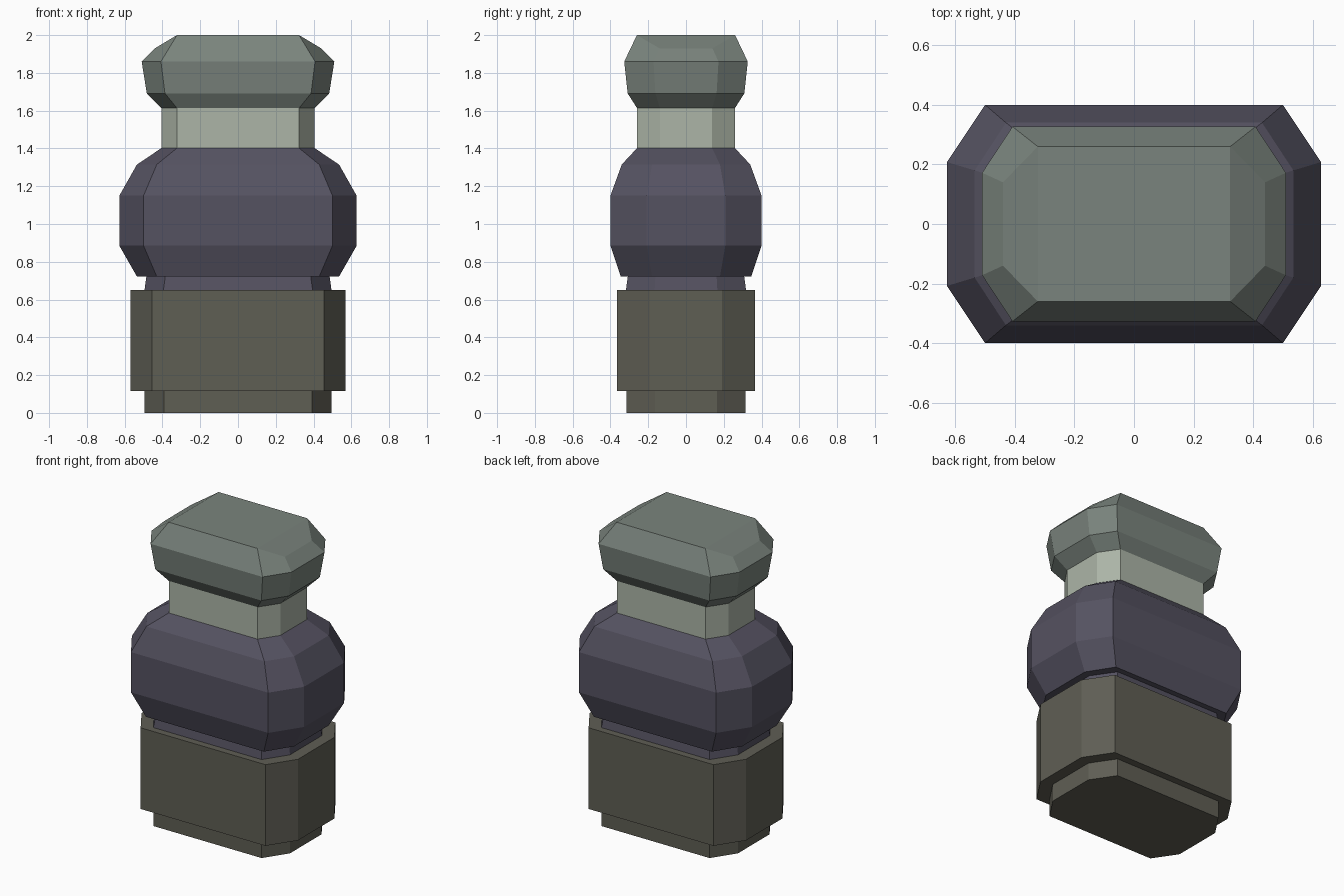
import bpy, bmesh

if "Cube" in bpy.data.objects:
    bpy.data.objects.remove(bpy.data.objects["Cube"])


def material(name, srgb):
    m = bpy.data.materials.new(name)
    m.diffuse_color = [((c / 255 + 0.055) / 1.055) ** 2.4 for c in srgb] + [1.0]
    m.use_nodes = True
    m.node_tree.nodes["Principled BSDF"].inputs["Base Color"].default_value = m.diffuse_color
    return m


def ring(bm, z, long_x, y, x, side_y, side_drop=0.0):
    """Eight-sided outline: long front/back sides, short ends, cut corners."""
    pts = [(long_x, -y, 0), (x, -side_y, 1), (x, side_y, 1), (long_x, y, 0),
           (-long_x, y, 0), (-x, side_y, 1), (-x, -side_y, 1), (-long_x, -y, 0)]
    return [bm.verts.new((px, py, z - side_drop * s)) for px, py, s in pts]


def finish(bm, name, mat):
    bmesh.ops.recalc_face_normals(bm, faces=bm.faces)
    mesh = bpy.data.meshes.new(name)
    bm.to_mesh(mesh)
    bm.free()
    mesh.materials.append(mat)
    obj = bpy.data.objects.new(name, mesh)
    bpy.context.collection.objects.link(obj)
    return obj


def loft(name, mat, profile, flat_ends=True, ridge_top=False):
    """Join the outlines of a profile, bottom to top."""
    bm = bmesh.new()
    rings = [ring(bm, *p) for p in profile]
    for a, b in zip(rings, rings[1:]):
        for i in range(8):
            j = (i + 1) % 8
            bm.faces.new((a[i], a[j], b[j], b[i]))
    bm.faces.new(rings[0][::-1])
    t = rings[-1]
    if ridge_top:
        # flat top rectangle with a sloping facet at each end
        bm.faces.new((t[0], t[3], t[4], t[7]))
        bm.faces.new((t[0], t[1], t[2], t[3]))
        bm.faces.new((t[4], t[5], t[6], t[7]))
    else:
        bm.faces.new(t)
    return finish(bm, name, mat)


olive = material("dark olive grey", (95, 94, 84))
slate = material("dark violet grey", (85, 82, 97))
pale = material("pale sage", (172, 181, 167))
sage = material("grey green", (122, 132, 125))

# stepped foot and base block: z, front half width, half depth, half width, end half depth
loft("base", olive, [
    (0.0, 0.393, 0.316, 0.494, 0.165),
    (0.115, 0.393, 0.316, 0.494, 0.165),
    (0.115, 0.455, 0.364, 0.57, 0.19),
    (0.65, 0.455, 0.364, 0.57, 0.19),
])

# short collar under the bulging body, and the body itself
loft("body", slate, [
    (0.65, 0.395, 0.318, 0.495, 0.166),
    (0.722, 0.385, 0.308, 0.485, 0.162),
    (0.722, 0.43, 0.345, 0.535, 0.18),
    (0.885, 0.50, 0.40, 0.628, 0.208),
    (1.15, 0.50, 0.40, 0.628, 0.208),
    (1.315, 0.43, 0.34, 0.535, 0.18),
    (1.402, 0.323, 0.259, 0.405, 0.138),
])

# narrow neck
loft("neck", pale, [
    (1.40, 0.323, 0.259, 0.405, 0.138),
    (1.615, 0.323, 0.259, 0.405, 0.138),
])

# bevelled cap
loft("cap", sage, [
    (1.613, 0.323, 0.259, 0.405, 0.138),
    (1.692, 0.387, 0.309, 0.483, 0.162),
    (1.86, 0.408, 0.327, 0.51, 0.172),
    (2.0, 0.323, 0.26, 0.44, 0.14, 0.07),
], ridge_top=True)
